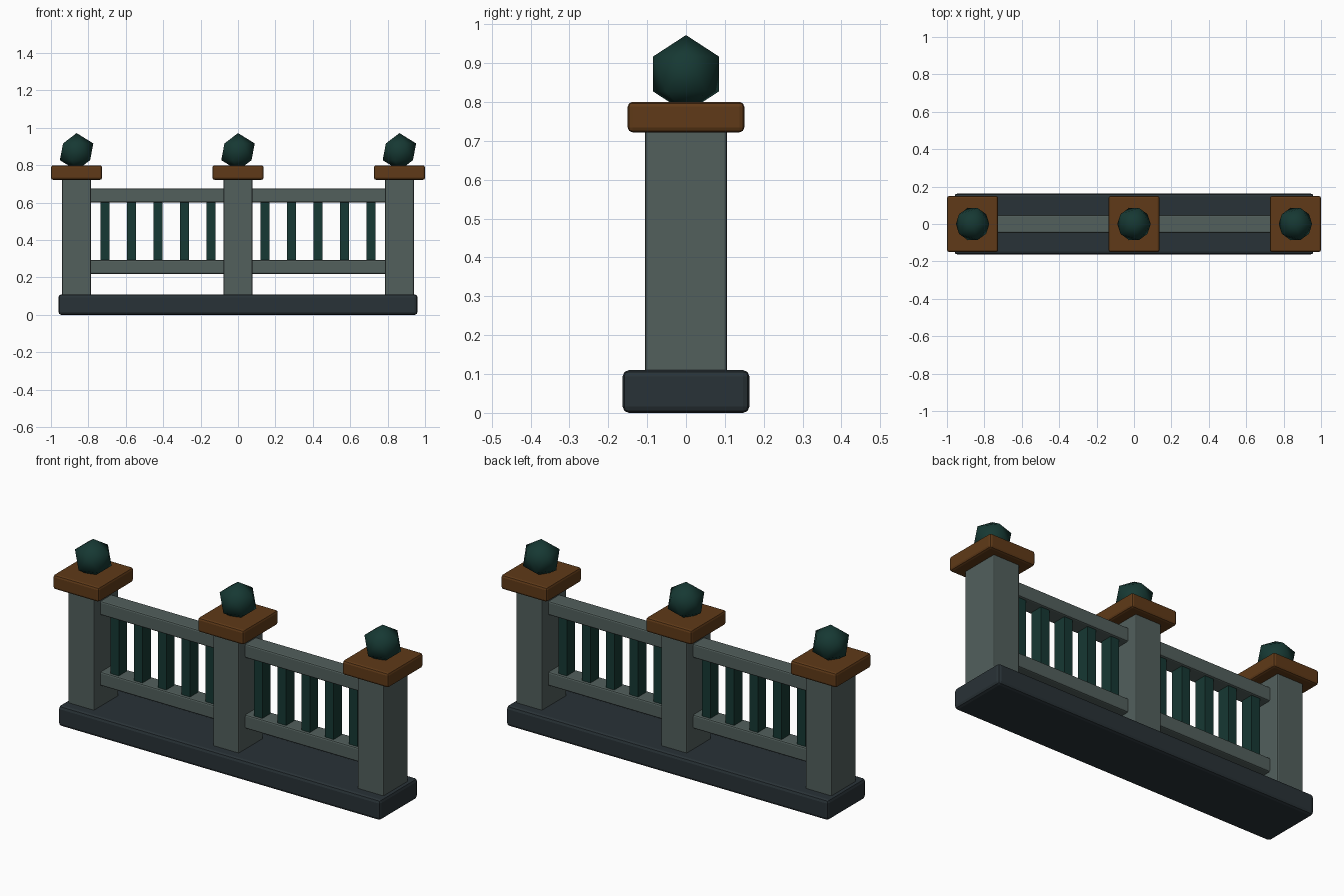
import bpy

if "Cube" in bpy.data.objects:
    bpy.data.objects.remove(bpy.data.objects["Cube"])


def material(name, rgb):
    m = bpy.data.materials.new(name)
    m.diffuse_color = (*rgb, 1)
    m.use_nodes = True
    m.node_tree.nodes["Principled BSDF"].inputs["Base Color"].default_value = m.diffuse_color
    return m


slate = material("dark_slate", (0.022, 0.032, 0.038))
stone = material("grey_green", (0.085, 0.115, 0.108))
wood = material("brown", (0.115, 0.042, 0.009))
green = material("deep_green", (0.008, 0.04, 0.033))


def box(name, center, size, mat, bevel, segments=2):
    bpy.ops.mesh.primitive_cube_add(size=1, location=center)
    o = bpy.context.object
    o.name = name
    o.scale = size
    bpy.ops.object.transform_apply(location=False, rotation=False, scale=True)
    o.data.materials.append(mat)
    if bevel:
        b = o.modifiers.new("Bevel", "BEVEL")
        b.width = bevel
        b.segments = segments
    return o


# plinth
box("base", (0, 0, 0.055), (1.92, 0.326, 0.11), slate, 0.016)

# posts with caps and faceted finials
for i, x in enumerate((-0.863, 0, 0.863)):
    box(f"post_{i}", (x, 0, 0.415), (0.155, 0.21, 0.63), stone, 0.007)
    box(f"post_cap_{i}", (x, 0, 0.761), (0.274, 0.30, 0.078), wood, 0.012)
    bpy.ops.mesh.primitive_ico_sphere_add(subdivisions=1, radius=0.1, location=(x, 0, 0.872))
    finial = bpy.context.object
    finial.name = f"finial_{i}"
    finial.data.materials.append(green)
    bpy.ops.object.shade_smooth()

# two bays of rails and balusters
for side, label in ((-1, "left"), (1, "right")):
    cx = side * 0.4305
    for z, level in ((0.257, "lower"), (0.638, "upper")):
        box(f"{level}_rail_{label}", (cx, 0, z), (0.73, 0.098, 0.075), stone, 0.008)
    for k in range(5):
        x = side * 0.428 + (k - 2) * 0.1417
        box(f"baluster_{label}_{k}", (x, 0, 0.4475), (0.05, 0.07, 0.33), green, 0)
